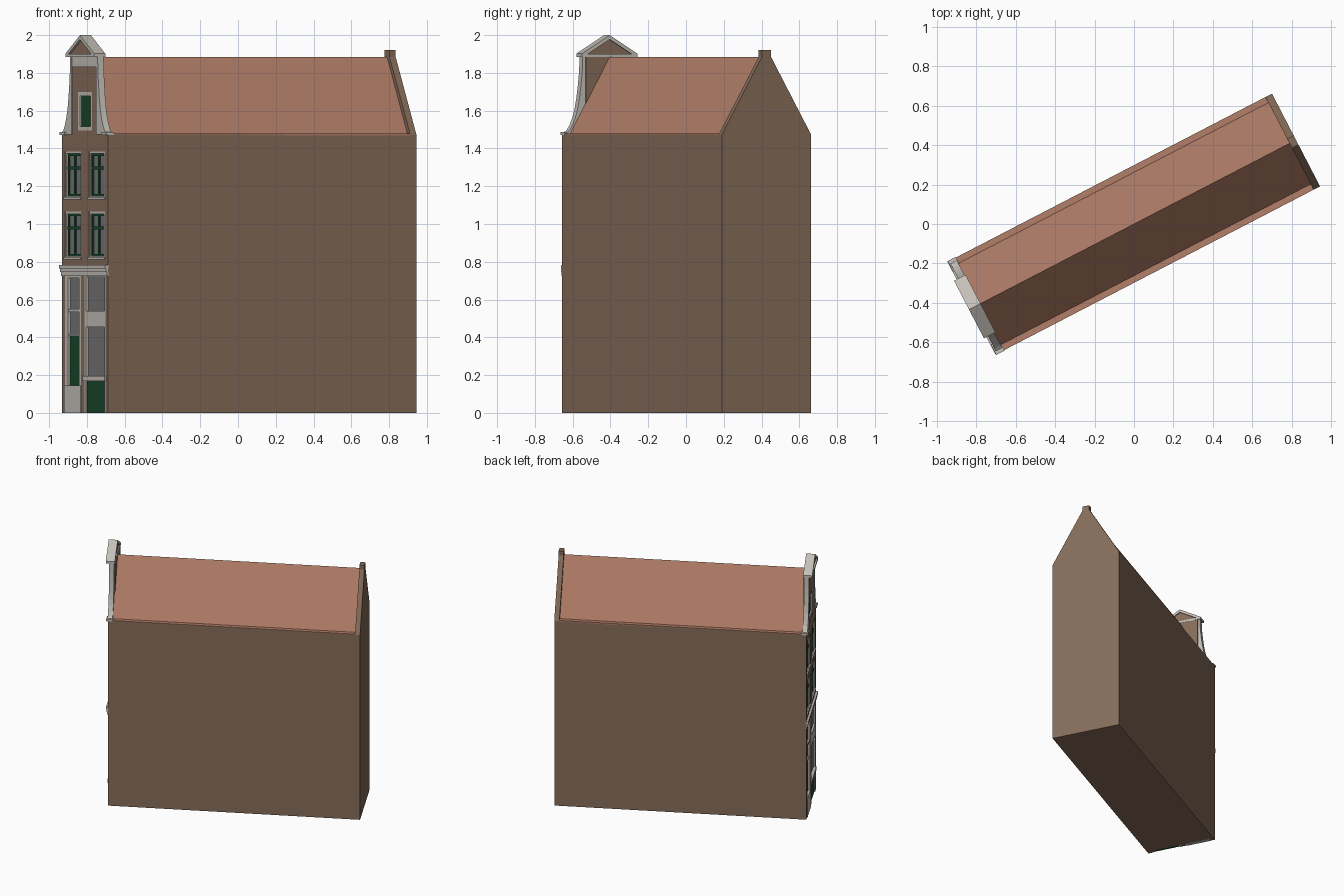
import bpy, bmesh, math
from mathutils import Matrix

if "Cube" in bpy.data.objects:
    bpy.data.objects.remove(bpy.data.objects["Cube"])

# Local frame: x = along the facade, y = into the house; everything is turned to the street angle
ROT = Matrix.Rotation(math.radians(-62.6), 4, 'Z')
F, B, W = -0.913, 0.926, 0.265      # facade plane, back plane, half width
EAVE, RIDGE = 1.475, 1.885


def material(name, col):
    m = bpy.data.materials.new(name)
    m.diffuse_color = (*col, 1)
    m.use_nodes = True
    m.node_tree.nodes["Principled BSDF"].inputs["Base Color"].default_value = m.diffuse_color
    return m


BRICK = material("brick", (0.235, 0.15, 0.10))
TILE = material("roof_tile", (0.45, 0.21, 0.14))
STONE = material("pale_stone", (0.55, 0.52, 0.48))
GREEN = material("green_paint", (0.01, 0.06, 0.025))
GLASS = material("glass", (0.18, 0.18, 0.185))


def finish(name, bm, mat):
    bmesh.ops.recalc_face_normals(bm, faces=bm.faces)
    me = bpy.data.meshes.new(name)
    bm.to_mesh(me)
    bm.free()
    ob = bpy.data.objects.new(name, me)
    bpy.context.collection.objects.link(ob)
    ob.matrix_world = ROT
    if mat:
        me.materials.append(mat)
    return ob


def boxes(name, items, mat):
    """One object from boxes given as (x0, x1, y0, y1, z0, z1); y is measured from the facade."""
    bm = bmesh.new()
    for x0, x1, y0, y1, z0, z1 in items:
        m = Matrix.Translation(((x0 + x1) / 2, F + (y0 + y1) / 2, (z0 + z1) / 2))
        m = m @ Matrix.Diagonal((x1 - x0, y1 - y0, z1 - z0, 1))
        bmesh.ops.create_cube(bm, size=1, matrix=m)
    return finish(name, bm, mat)


def prism(name, pts, y0, y1, mat, mirror=False):
    """Extrude an x-z profile between two depths, optionally with a mirrored twin."""
    bm = bmesh.new()
    for s in ((1, -1) if mirror else (1,)):
        f = bm.faces.new([bm.verts.new((s * x, F + y0, z)) for x, z in pts])
        r = bmesh.ops.extrude_face_region(bm, geom=[f])
        bmesh.ops.translate(bm, vec=(0, y1 - y0, 0),
                            verts=[v for v in r["geom"] if isinstance(v, bmesh.types.BMVert)])
    return finish(name, bm, mat)


def cut(ob, items):
    c = boxes("cutter", items, None)
    c.hide_render = True
    mod = ob.modifiers.new("openings", 'BOOLEAN')
    mod.object, mod.operation, mod.solver = c, 'DIFFERENCE', 'EXACT'
    bpy.context.view_layer.objects.active = ob
    bpy.ops.object.modifier_apply(modifier=mod.name)
    bpy.data.objects.remove(c)


def frame(x0, x1, z0, z1, t, y0, y1):
    return [(x0, x0 + t, y0, y1, z0, z1), (x1 - t, x1, y0, y1, z0, z1),
            (x0 + t, x1 - t, y0, y1, z0, z0 + t), (x0 + t, x1 - t, y0, y1, z1 - t, z1)]


L = B - F
windows = [(x, x + 0.184, z, z + 0.25) for x in (-0.229, 0.045) for z in (0.817, 1.135)]
door, shop, attic = (-0.23, -0.045, 0, 0.73), (-0.005, 0.235, 0, 0.73), (-0.082, 0.082, 1.495, 1.7)
hole = lambda r: (r[0], r[1], -0.05, 0.025, r[2], r[3])

# Brick body and neck of the gable, with recessed openings
body = boxes("house_body", [(-W, W, 0, L, 0, EAVE)], BRICK)
cut(body, [hole(w) for w in windows] + [(r[0], r[1], -0.05, 0.025, -0.05, 0.73) for r in (door, shop)])
neck = boxes("gable_neck", [(-0.142, 0.142, 0, 0.035, EAVE, RIDGE)], BRICK)
cut(neck, [hole(attic)])

# Roof with flat eave ledges, and the back gable with its stub on top
prism("roof", [(-0.235, EAVE), (0.235, EAVE), (0, RIDGE)], 0.03, L - 0.03, TILE)
boxes("eave_ledges", [(-W, W, 0.03, L - 0.036, EAVE - 0.006, EAVE + 0.004)], TILE)
prism("back_gable", [(-W, EAVE), (W, EAVE), (0.027, RIDGE), (0.027, 1.92),
                     (-0.027, 1.92), (-0.027, RIDGE)], L - 0.037, L, BRICK)

# Sash windows: stone surround, green sash with mullion and transom, glass
surround, sash, glass = [], [], []
for x0, x1, z0, z1 in windows:
    surround += frame(x0, x1, z0, z1, 0.013, 0.003, 0.025)
    surround.append((x0 - 0.006, x1 + 0.006, -0.006, 0.01, z0 - 0.006, z0 + 0.008))
    a, b, c, d = x0 + 0.013, x1 - 0.013, z0 + 0.013, z1 - 0.013
    m, t = (a + b) / 2, c + 0.66 * (d - c)
    sash += frame(a, b, c, d, 0.012, 0.01, 0.025)
    sash += [(m - 0.008, m + 0.008, 0.011, 0.025, c, d), (a, b, 0.009, 0.025, t - 0.008, t + 0.008)]
    glass.append((a, b, 0.018, 0.026, c, d))
boxes("window_surrounds", surround, STONE)
boxes("window_sashes", sash, GREEN)
boxes("window_glass", glass, GLASS)

# Attic hatch
boxes("attic_surround", frame(*attic, 0.022, 0.002, 0.025), STONE)
boxes("attic_shutter", [(-0.06, 0.06, 0.012, 0.026, 1.515, 1.68)], GREEN)

# Front door: frame, step, leaf, two fanlights
x0, x1 = door[:2]
boxes("door_frame", [(x0, x0 + 0.035, 0, 0.025, 0, 0.73), (x1 - 0.022, x1, 0, 0.025, 0, 0.73),
                     (x0, x1, 0.002, 0.025, 0.535, 0.55), (x0, x1, 0.004, 0.025, 0.408, 0.418),
                     (x0, x1, 0, 0.025, 0.715, 0.73)], STONE)
boxes("door_step", [(x0, x1, -0.004, 0.025, 0, 0.145)], STONE)
boxes("door_leaf", [(x0 + 0.035, x1 - 0.022, 0.013, 0.026, 0.145, 0.41)], GREEN)
boxes("door_fanlights", [(x0 + 0.035, x1 - 0.022, 0.015, 0.026, 0.415, 0.72)], GLASS)

# Shop bay: frame, fascia band, sill, glass, green plinth panel
x0, x1 = shop[:2]
boxes("shop_frame", [(x0, x0 + 0.018, 0, 0.025, 0, 0.73), (x1 - 0.012, x1, 0, 0.025, 0, 0.73),
                     (x0, x1, 0, 0.025, 0.72, 0.73)], STONE)
boxes("shop_fascia", [(x0, x1, 0, 0.025, 0.455, 0.54)], STONE)
boxes("shop_sill", [(x0 - 0.006, x1 + 0.006, -0.008, 0.025, 0.168, 0.195)], STONE)
boxes("shop_glass", [(x0 + 0.018, x1 - 0.012, 0.014, 0.026, 0.195, 0.72)], GLASS)
boxes("shop_plinth", [(x0 + 0.018, x1 - 0.012, 0.006, 0.026, 0, 0.168)], GREEN)

# Stepped cornice above the ground floor
boxes("shop_cornice", [(-W, W, -0.006, 0.005, 0.725, 0.745), (-W, W, -0.011, 0.005, 0.745, 0.765),
                       (-W, W, -0.016, 0.005, 0.765, 0.783)], STONE)

# Concave side claws of the neck gable with small foot plates
prism("gable_claws", [(0.14, EAVE), (0.265, EAVE), (0.235, 1.497), (0.218, 1.525), (0.203, 1.56),
                      (0.188, 1.61), (0.177, 1.67), (0.168, 1.74), (0.161, 1.81), (0.158, RIDGE),
                      (0.14, RIDGE)], -0.006, 0.03, STONE, mirror=True)
boxes("claw_feet", [(s - 0.03, s + 0.03, -0.013, 0.034, EAVE - 0.003, 1.487) for s in (-0.238, 0.238)], STONE)

# Frieze and pediment
boxes("frieze", [(-0.145, 0.145, -0.004, 0.03, 1.83, RIDGE)], STONE)
boxes("pediment_base", [(-0.165, 0.165, -0.03, 0.036, 1.885, 1.9)], STONE)
prism("pediment_rakes", [(0, 1.978), (0, 2.0), (0.165, 1.902), (0.165, 1.885), (0.14, 1.895)],
      -0.03, 0.036, STONE, mirror=True)
prism("tympanum", [(-0.15, 1.895), (0.15, 1.895), (0, 1.985)], -0.018, 0.028, BRICK)
